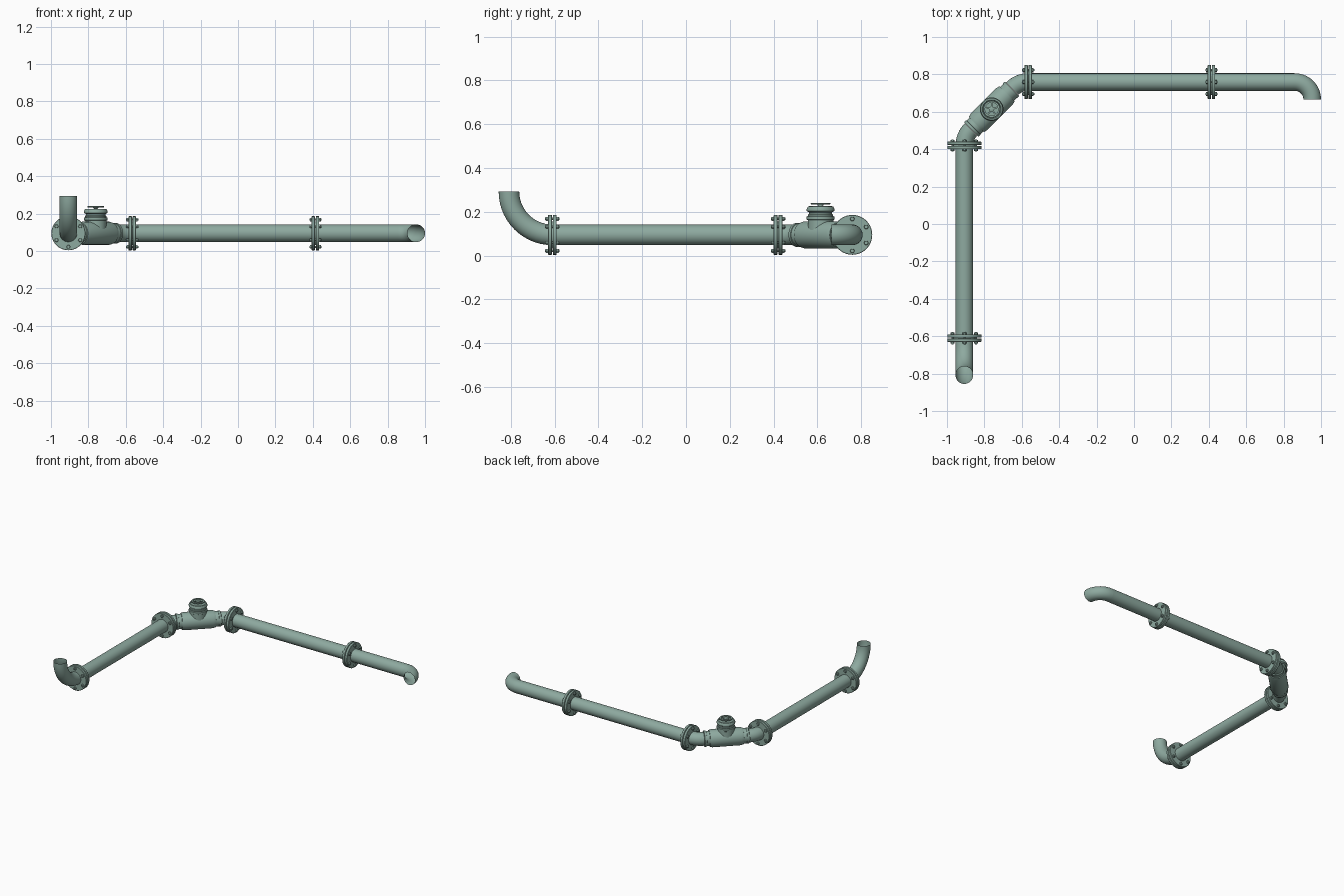
import bpy, bmesh
from math import sin, cos, pi
from mathutils import Vector, Matrix

if "Cube" in bpy.data.objects:
    bpy.data.objects.remove(bpy.data.objects["Cube"])

Z0 = 0.095            # pipe centre height
R = 0.047             # pipe radius
XL, YB = -0.907, 0.759  # centre lines of the left and back runs
VX, VY = -0.761, 0.614  # valve centre
SEG = 40

mat = bpy.data.materials.new("pipe_green")
mat.diffuse_color = (0.27, 0.40, 0.35, 1)
mat.use_nodes = True
mat.node_tree.nodes["Principled BSDF"].inputs["Base Color"].default_value = mat.diffuse_color


def finish(bm, name):
    bmesh.ops.recalc_face_normals(bm, faces=bm.faces)
    me = bpy.data.meshes.new(name)
    bm.to_mesh(me)
    bm.free()
    ob = bpy.data.objects.new(name, me)
    bpy.context.collection.objects.link(ob)
    me.materials.append(mat)
    bpy.ops.object.select_all(action='DESELECT')
    ob.select_set(True)
    bpy.context.view_layer.objects.active = ob
    bpy.ops.object.shade_smooth_by_angle(angle=0.6)
    return ob


def frame(pos, axis):
    """Matrix placing local z along axis, local x kept horizontal."""
    z = Vector(axis).normalized()
    up = Vector((0, 0, 1)) if abs(z.z) < 0.9 else Vector((0, 1, 0))
    x = up.cross(z).normalized()
    m = Matrix((x, z.cross(x), z)).transposed().to_4x4()
    m.translation = Vector(pos)
    return m


def bridge(bm, rings, closed=False):
    n = len(rings[0])
    pairs = list(zip(rings, rings[1:]))
    if closed:
        pairs.append((rings[-1], rings[0]))
    for a, b in pairs:
        for i in range(n):
            j = (i + 1) % n
            bm.faces.new((a[i], a[j], b[j], b[i]))


def add_lathe(bm, profile, m, closed=False, seg=SEG):
    rings = [[bm.verts.new(m @ Vector((r * cos(2 * pi * i / seg), r * sin(2 * pi * i / seg), h)))
              for i in range(seg)] for r, h in profile]
    bridge(bm, rings, closed)
    if not closed:
        for ring, (r, h) in ((rings[0], profile[0]), (rings[-1], profile[-1])):
            bm.faces.new(ring)


def lathe(name, profile, m, closed=False):
    bm = bmesh.new()
    add_lathe(bm, profile, m, closed)
    return finish(bm, name)


def straight(name, a, b):
    bm = bmesh.new()
    rings = [[bm.verts.new(frame(p, Vector(b) - Vector(a)) @ Vector((R * cos(2 * pi * i / SEG), R * sin(2 * pi * i / SEG), 0)))
              for i in range(SEG)] for p in (a, b)]
    bridge(bm, rings)
    return finish(bm, name)


def elbow(name, start, d, side, bend, angle, steps=14):
    """Open tube starting along d and turning towards side."""
    p, d, s = Vector(start), Vector(d), Vector(side)
    n = d.cross(s)
    bm = bmesh.new()
    rings = []
    for k in range(steps + 1):
        a = angle * k / steps
        c = p + d * bend * sin(a) + s * bend * (1 - cos(a))
        out = s * cos(a) - d * sin(a)
        rings.append([bm.verts.new(c + out * R * cos(2 * pi * i / SEG) + n * R * sin(2 * pi * i / SEG))
                      for i in range(SEG)])
    bridge(bm, rings)
    return finish(bm, name)


def flange(name, pos, axis):
    m = frame(pos, axis)
    # pair of discs
    bm = bmesh.new()
    for s in (-1, 1):
        prof = [(R - .001, .0), (.062, .0), (.062, .002), (.089, .002), (.091, .004),
                (.091, .018), (.089, .020), (R - .001, .020)]
        add_lathe(bm, [(r, s * h) for r, h in prof], m, closed=True)
    finish(bm, name)
    # six through bolts with hex heads
    bm = bmesh.new()
    for k in range(6):
        a = pi / 6 + k * pi / 3
        t = m @ Matrix.Translation((.073 * cos(a), .073 * sin(a), 0))
        for s in (-1, 1):
            add_lathe(bm, [(.011, s * .019), (.011, s * .028), (.009, s * .030)], t, seg=6)
        add_lathe(bm, [(.0055, -.033), (.0055, .033)], t, seg=10)
    finish(bm, name + "_bolts")


X, Y, Z = Vector((1, 0, 0)), Vector((0, 1, 0)), Vector((0, 0, 1))
FA, FB, FC, FD = -.61, .42, -.566, .414  # flange stations along the runs

# pipe runs and elbows
straight("left_pipe", (XL, FA, Z0), (XL, FB, Z0))
straight("back_pipe", (FC, YB, Z0), (.859, YB, Z0))
elbow("rising_elbow", (XL, FA, Z0), -Y, Z, .198, pi / 2)
elbow("outlet_elbow", (.859, YB, Z0), X, -Y, .094, pi / 2)
elbow("valve_elbow_left", (XL, FB, Z0), Y, X, .12, pi / 4, 8)
elbow("valve_elbow_back", (FC, YB, Z0), -X, -Y, .12, pi / 4, 8)

# flanges
flange("flange_front", (XL, FA, Z0), Y)
flange("flange_left", (XL, FB, Z0), Y)
flange("flange_back", (FC, YB, Z0), X)
flange("flange_right", (FD, YB, Z0), X)

# valve body with stepped collars
half = [(.062, .098), (.057, .116), (.052, .117), (.052, .138), (.055, .139),
        (.055, .152), (.053, .154), (.046, .154)]
body = [(r, -h) for r, h in reversed(half)] + half
lathe("valve_body", body, frame((VX, VY, Z0), (1, 1, 0)))

# bonnet
top = Matrix.Translation((VX, VY, 0))
lathe("valve_bonnet", [(.058, .10), (.058, .162), (.063, .165), (.063, .178), (.057, .181),
                       (.057, .188), (.053, .190), (.053, .198), (.057, .200), (.063, .204),
                       (.063, .214), (.058, .224), (.050, .226), (.047, .218), (.012, .218)], top)
lathe("valve_stem", [(.009, .21), (.009, .228), (.014, .229), (.014, .239), (.011, .241)], top)

# handwheel: flat rim with spokes
bm = bmesh.new()
add_lathe(bm, [(.035, .234), (.044, .234), (.045, .237), (.044, .240), (.035, .240)], top, closed=True)
for k in range(5):
    rot = Matrix.Rotation(2 * pi * k / 5 + pi / 2, 4, 'Z')
    bmesh.ops.create_cube(bm, size=1, matrix=top @ rot @ Matrix.Translation((.023, 0, .237))
                          @ Matrix.Diagonal((.028, .008, .004, 1)))
finish(bm, "handwheel")
